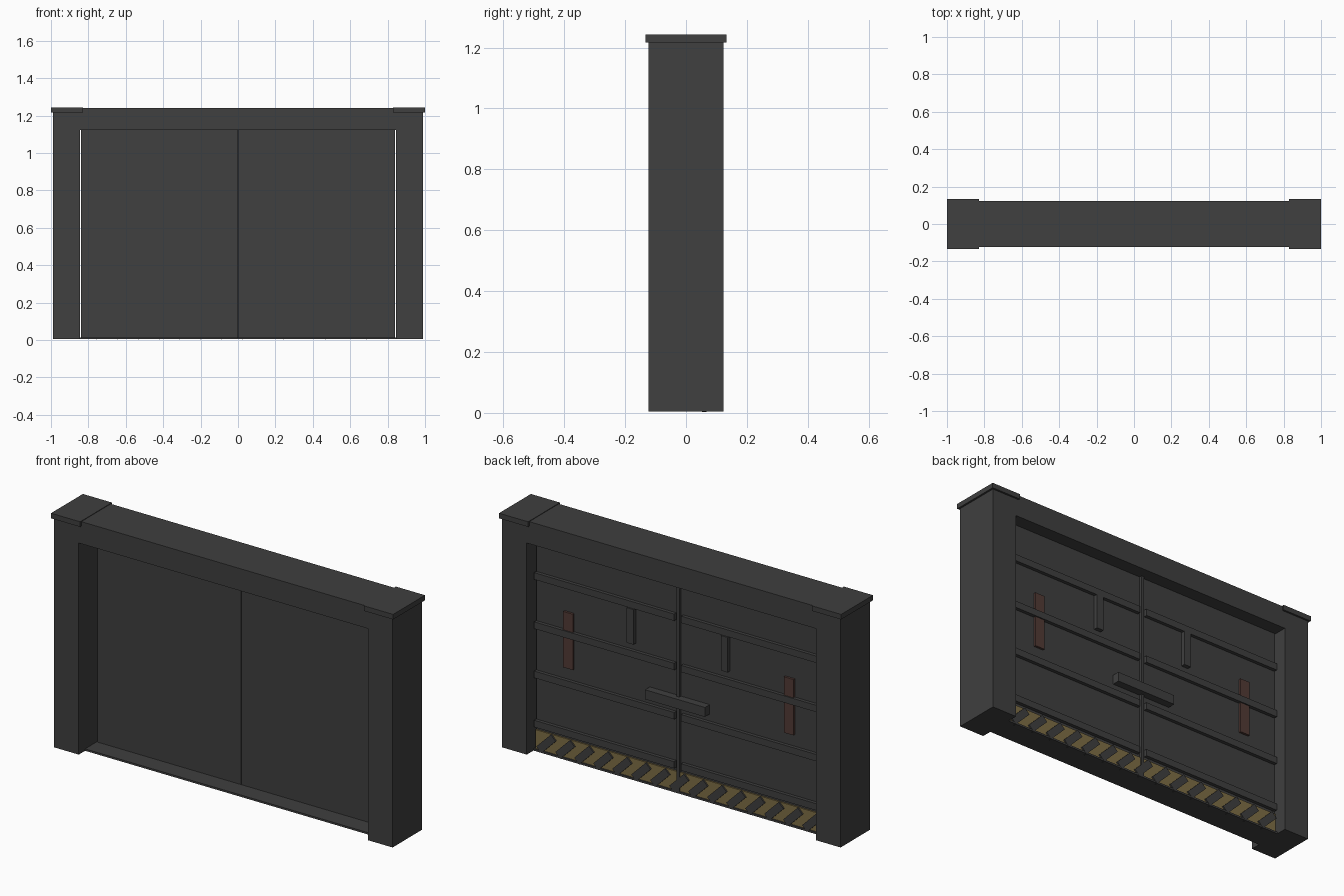
import bpy
import math

cube = bpy.data.objects.get("Cube")
if cube:
    bpy.data.objects.remove(cube, do_unlink=True)


def material(name, rgb):
    mat = bpy.data.materials.new(name)
    mat.use_nodes = True
    colour = (*rgb, 1)
    mat.diffuse_color = colour
    bsdf = mat.node_tree.nodes["Principled BSDF"]
    bsdf.inputs["Base Color"].default_value = colour
    bsdf.inputs["Roughness"].default_value = 0.8
    return mat


STEEL = material("dark steel", (0.05, 0.05, 0.05))
YELLOW = material("warning yellow", (0.21, 0.155, 0.06))
RED = material("dull red", (0.085, 0.043, 0.036))


def box(name, x, y, z, mat=STEEL, lean=0):
    """Box from (min, max) spans, optionally leaning about the y axis."""
    spans = (x, y, z)
    bpy.ops.mesh.primitive_cube_add(size=1, location=[sum(s) / 2 for s in spans])
    ob = bpy.context.object
    ob.name = name
    ob.data.name = name
    for v in ob.data.vertices:
        v.co = [c * (s[1] - s[0]) for c, s in zip(v.co, spans)]
    ob.rotation_euler.y = lean
    ob.data.materials.append(mat)
    return ob


def pair(name, x, y, z, mat=STEEL):
    """The same box on the left (+x) and right (-x)."""
    box("left_" + name, x, y, z, mat)
    box("right_" + name, (-x[1], -x[0]), y, z, mat)


DEPTH = 0.123      # half depth of the frame
BACK = 0.052       # rear face of the door leaves
BASE = 0.005       # underside of the frame

# Frame: posts, caps, lintel and sill
pair("post", (0.845, 0.99), (-DEPTH, DEPTH), (BASE, 1.216))
pair("post_cap", (0.83, 1.0), (-0.133, 0.133), (1.216, 1.243))
box("lintel", (-0.845, 0.845), (-DEPTH, DEPTH), (1.123, 1.24))
box("sill", (-0.845, 0.845), (-0.07, 0.067), (BASE, 0.015))

# Sliding leaves and the strip covering their joint
pair("door_leaf", (0.002, 0.839), (0.027, BACK), (0.015, 1.123))
box("centre_strip", (-0.008, 0.008), (0.04, BACK + 0.015), (0.015, 1.123))

# Horizontal ribs on the rear of each leaf
for i in range(4):
    z = 0.15 + 0.26 * i
    pair(f"rib_{i + 1}", (0.02, 0.839), (BACK - 0.005, BACK + 0.018),
         (z - 0.018, z + 0.018))

# Red plates, upright grips and the latch bar
pair("red_plate", (0.617, 0.673), (BACK - 0.005, BACK + 0.012), (0.49, 0.785), RED)
pair("grip", (0.255, 0.295), (BACK - 0.005, BACK + 0.022), (0.725, 0.91))
box("latch_bar", (-0.175, 0.175), (BACK - 0.005, BACK + 0.04), (0.465, 0.515))

# Warning band with leaning dark bars
pair("warning_band", (0.008, 0.839), (BACK - 0.005, BACK + 0.008), (0.015, 0.115), YELLOW)
for i in range(-7, 8):
    x = 0.111 * i - 0.006
    box(f"warning_bar_{i + 8}", (x - 0.02, x + 0.02), (BACK, BACK + 0.016),
        (0.0, 0.12), lean=math.radians(-45))
